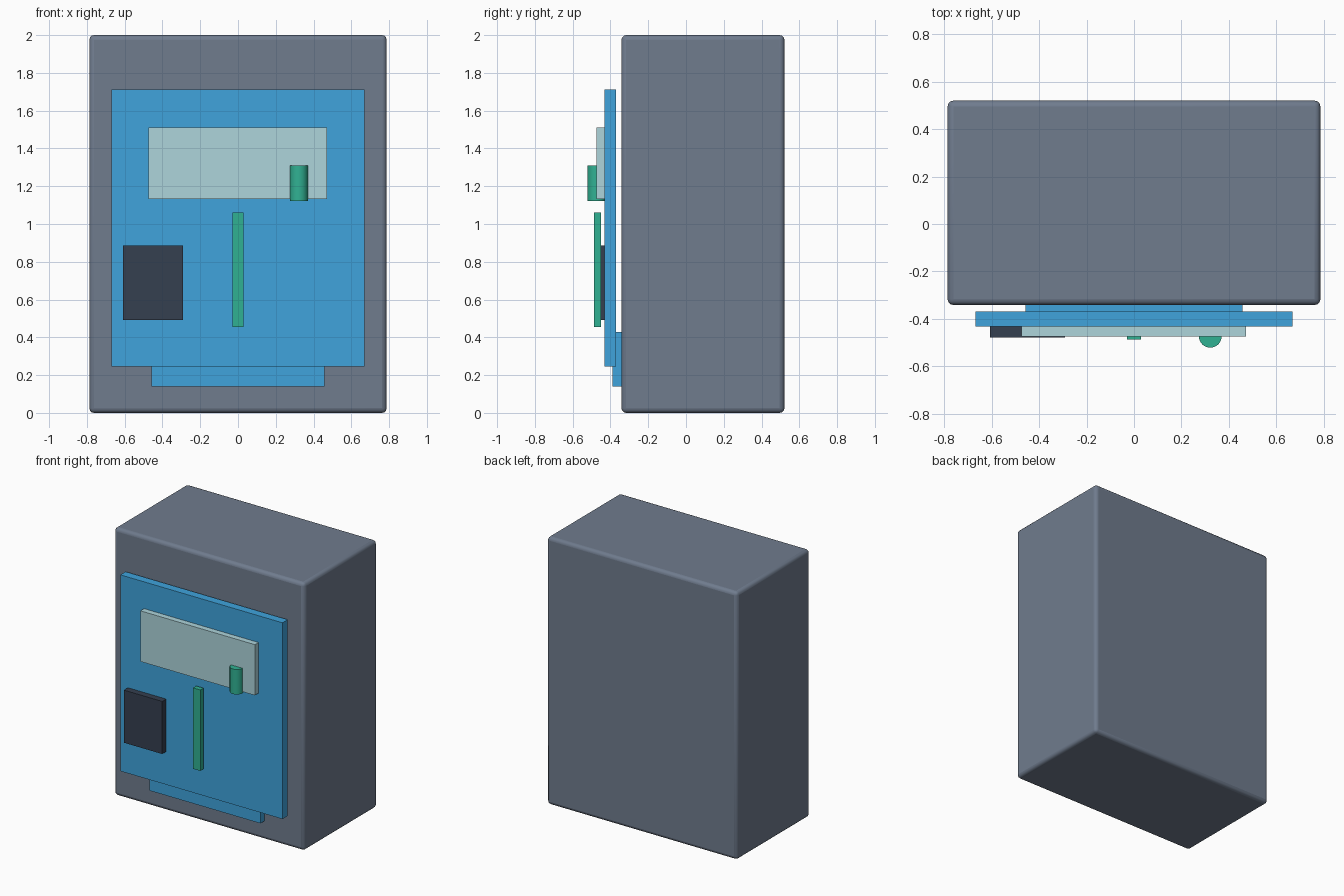
import bpy
from mathutils import Vector

if "Cube" in bpy.data.objects:
    bpy.data.objects.remove(bpy.data.objects["Cube"])


def material(name, rgb):
    mat = bpy.data.materials.new(name)
    mat.diffuse_color = (*rgb, 1)
    mat.use_nodes = True
    mat.node_tree.nodes["Principled BSDF"].inputs["Base Color"].default_value = mat.diffuse_color
    return mat


slate = material("slate", (0.16, 0.20, 0.27))
blue = material("blue", (0.05, 0.37, 0.72))
glass = material("pale_glass", (0.42, 0.66, 0.71))
dark = material("dark", (0.035, 0.05, 0.08))
green = material("green", (0.03, 0.44, 0.29))


def box(name, low, high, mat, bevel=0):
    """Box between two opposite corners, with optional rounded edges."""
    low, high = Vector(low), Vector(high)
    bpy.ops.mesh.primitive_cube_add(size=1, location=(low + high) / 2)
    obj = bpy.context.object
    obj.name = name
    obj.scale = high - low
    bpy.ops.object.transform_apply(location=False, rotation=False, scale=True)
    obj.data.materials.append(mat)
    if bevel:
        mod = obj.modifiers.new("rounded_edges", "BEVEL")
        mod.width = bevel
        mod.segments = 3
        bpy.ops.object.shade_smooth_by_angle()
    return obj


# Main cabinet
box("cabinet_body", (-0.787, -0.342, 0), (0.787, 0.521, 2), slate, 0.025)

# Front door and the lower plate behind its bottom edge
box("front_door", (-0.67, -0.432, 0.245), (0.67, -0.37, 1.712), blue)
box("lower_plate", (-0.458, -0.39, 0.14), (0.458, -0.335, 0.427), blue)

# Fittings on the door
box("display_window", (-0.474, -0.475, 1.133), (0.472, -0.43, 1.512), glass)
box("control_pad", (-0.608, -0.479, 0.492), (-0.291, -0.43, 0.885), dark)
box("centre_strip", (-0.03, -0.488, 0.455), (0.03, -0.45, 1.06), green)

# Upright round handle, half sunk in the window
bpy.ops.mesh.primitive_cylinder_add(
    vertices=32, radius=0.048, depth=0.187, location=(0.322, -0.474, 1.215))
handle = bpy.context.object
handle.name = "door_handle"
handle.data.materials.append(green)
bpy.ops.object.shade_smooth_by_angle()
